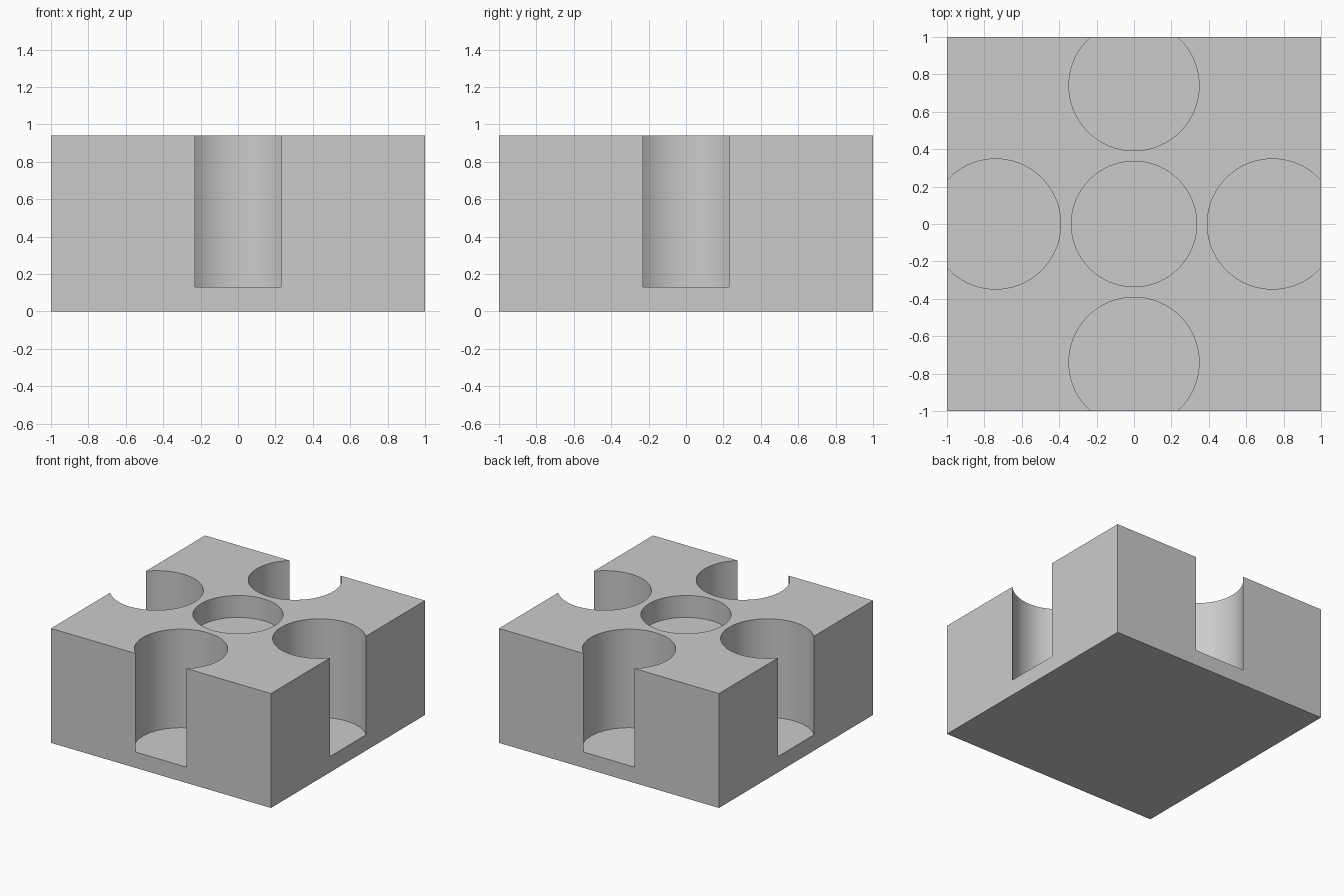
import bpy
from math import cos, sin, pi

cube = bpy.data.objects.get("Cube")
if cube:
    bpy.data.objects.remove(cube, do_unlink=True)

HEIGHT = 0.94
SIDE_FLOOR, CENTRE_FLOOR = 0.13, 0.76
SIDE_RADIUS, CENTRE_RADIUS = 0.348, 0.335
SIDE_OFFSET = 0.74

grey = bpy.data.materials.new("plain grey")
grey.use_nodes = True
colour = (0.6, 0.6, 0.6, 1)
grey.diffuse_color = colour
grey.node_tree.nodes["Principled BSDF"].inputs["Base Color"].default_value = colour

# Solid block
bpy.ops.mesh.primitive_cube_add(size=2, location=(0, 0, HEIGHT / 2))
block = bpy.context.object
block.name = "block"
block.scale.z = HEIGHT / 2
bpy.ops.object.transform_apply(location=True, rotation=True, scale=True)
block.data.materials.append(grey)


def cut_pocket(x, y, radius, floor):
    """Cut a round pocket from the top of the block down to the floor height."""
    top = HEIGHT + 0.2
    bpy.ops.mesh.primitive_cylinder_add(
        vertices=128, radius=radius, depth=top - floor, location=(x, y, (top + floor) / 2))
    cutter = bpy.context.object
    cutter.name = "pocket_cutter"
    cutter.hide_render = True
    cutter.data.materials.append(grey)
    bpy.context.view_layer.objects.active = block
    cut = block.modifiers.new("pocket", 'BOOLEAN')
    cut.operation = 'DIFFERENCE'
    cut.solver = 'EXACT'
    cut.object = cutter
    bpy.ops.object.modifier_apply(modifier=cut.name)
    bpy.data.objects.remove(cutter, do_unlink=True)


# Shallow centre recess
cut_pocket(0, 0, CENTRE_RADIUS, CENTRE_FLOOR)

# Deep pockets opening through each side
for i in range(4):
    angle = i * pi / 2
    cut_pocket(SIDE_OFFSET * cos(angle), SIDE_OFFSET * sin(angle), SIDE_RADIUS, SIDE_FLOOR)

# Smooth pocket walls with crisp rims
bpy.ops.object.select_all(action='DESELECT')
block.select_set(True)
bpy.context.view_layer.objects.active = block
bpy.ops.object.shade_smooth_by_angle(angle=pi / 6)
